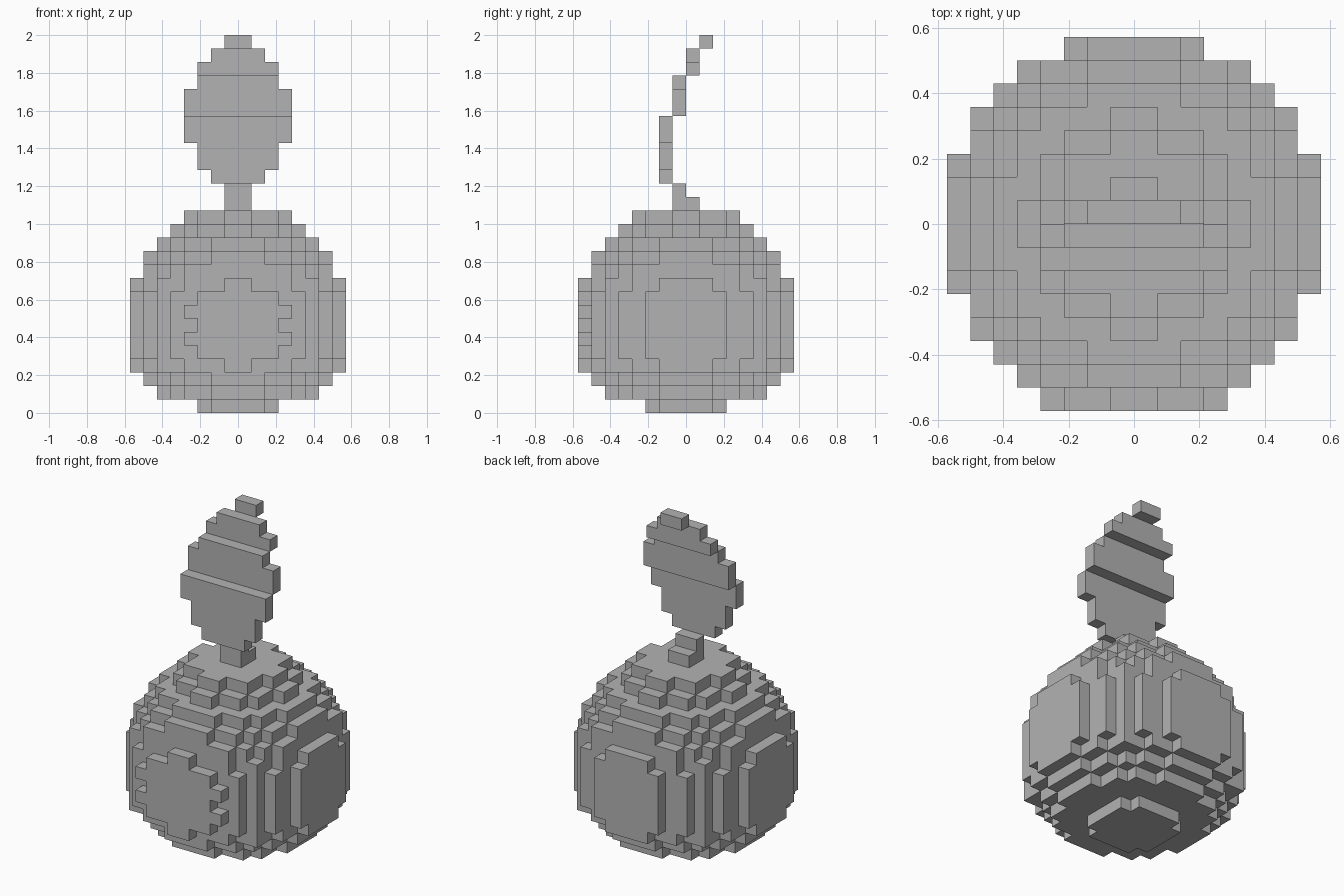
import bpy
import bmesh
from mathutils import Vector

cube = bpy.data.objects.get("Cube")
if cube:
    bpy.data.objects.remove(cube, do_unlink=True)

UNIT = 2 / 28  # edge of one block

grey = bpy.data.materials.new("plain_grey")
grey.use_nodes = True
colour = (0.45, 0.45, 0.45, 1)
grey.diffuse_color = colour
grey.node_tree.nodes["Principled BSDF"].inputs["Base Color"].default_value = colour


def row(half, y, z):
    """Blocks of a centred row running along x."""
    return {(x, y, z) for x in range(-half, half)}


def disc(limit, z):
    """Blocks of a round layer whose centres lie within the squared radius."""
    return {(x, y, z) for x in range(-8, 8) for y in range(-8, 8)
            if (x + 0.5) ** 2 + (y + 0.5) ** 2 <= limit}


def block_object(name, cells):
    """Outer skin of a set of blocks, with flat areas merged."""
    bm = bmesh.new()
    verts = {}

    def corner(p):
        key = tuple(round(c) for c in p)
        if key not in verts:
            verts[key] = bm.verts.new(Vector(key) * UNIT)
        return verts[key]

    for cell in sorted(cells):
        for axis in range(3):
            for side in (0, 1):
                step = [0, 0, 0]
                step[axis] = 2 * side - 1
                if tuple(c + s for c, s in zip(cell, step)) in cells:
                    continue
                u, v = Vector((0, 0, 0)), Vector((0, 0, 0))
                u[(axis + 1) % 3] = 1
                v[(axis + 2) % 3] = 1
                base = Vector(cell)
                base[axis] += side
                loop = [base, base + u, base + u + v, base + v]
                if not side:
                    loop.reverse()
                bm.faces.new([corner(p) for p in loop])
    bmesh.ops.dissolve_limit(bm, angle_limit=0.01, verts=bm.verts, edges=bm.edges)
    bmesh.ops.triangulate(bm, faces=[f for f in bm.faces if len(f.verts) > 4])
    mesh = bpy.data.meshes.new(name)
    bm.to_mesh(mesh)
    bm.free()
    mesh.materials.append(grey)
    obj = bpy.data.objects.new(name, mesh)
    bpy.context.collection.objects.link(obj)
    return obj


# Round body, layer by layer from the flat foot to the crown
layers = [10, 34, 46, 61] + [64] * 5 + [61, 56, 46, 34, 21, 13]
body = set()
for z, limit in enumerate(layers):
    body |= disc(limit, z)

# Notched plate on the front replaces the plain outer step there
body = {c for c in body if c[1] != -8}
for i, half in enumerate([1, 3, 4, 3, 4, 3, 1]):
    body |= row(half, -8, 3 + i)
block_object("body", body)

# Short stem stepping forward
block_object("stem", row(1, -1, 15) | row(1, 0, 15) | row(1, -1, 16))

# Leaf one block thick, leaning back as it rises
widths = [2, 3, 3, 4, 4, 4, 4, 3, 3, 2, 1]
depths = [-2] * 5 + [-1] * 3 + [0] * 2 + [1]
leaf = set()
for i, (half, y) in enumerate(zip(widths, depths)):
    leaf |= row(half, y, 17 + i)
block_object("leaf", leaf)
